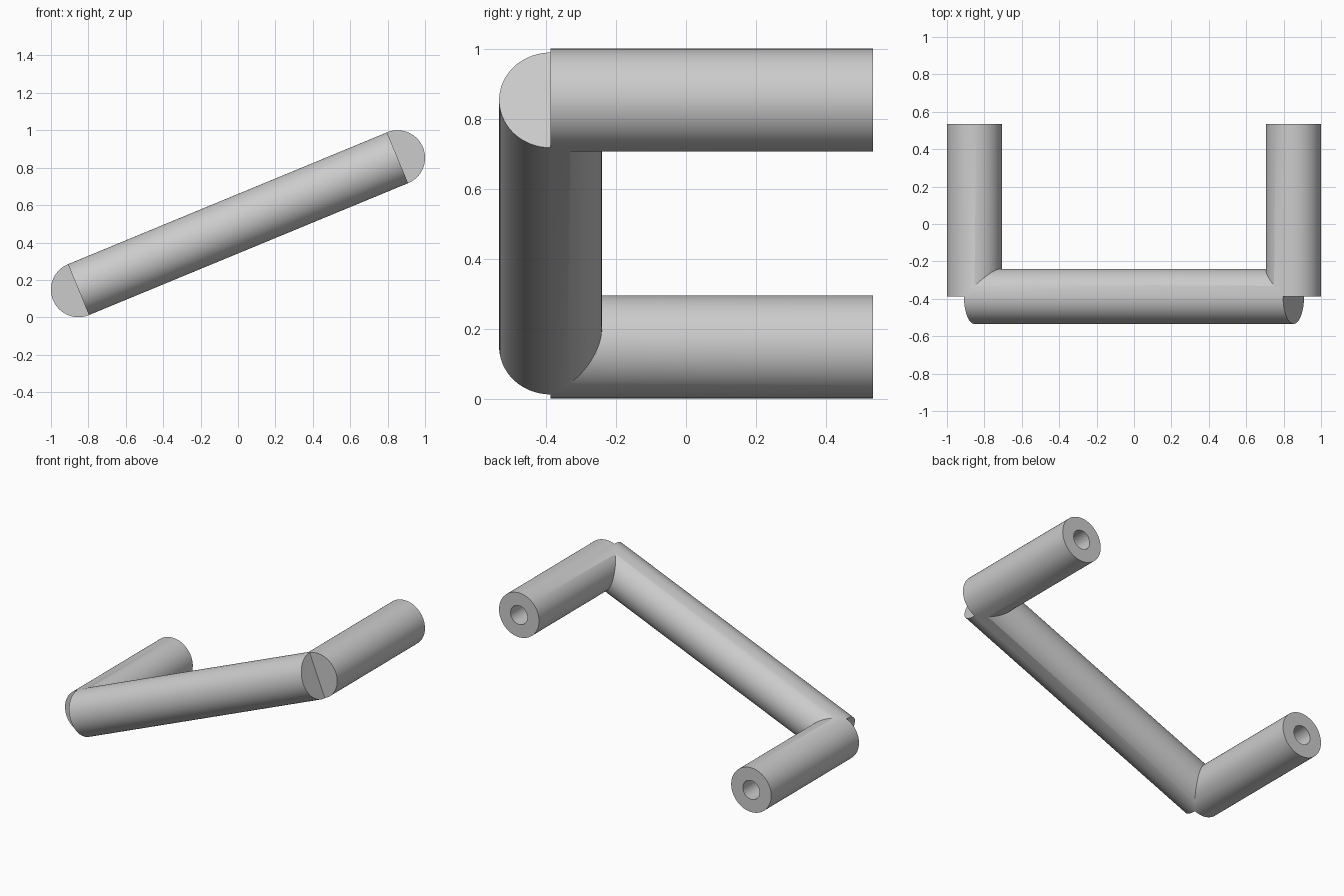
import bpy, bmesh
from math import radians
from mathutils import Vector, Matrix

if "Cube" in bpy.data.objects:
    bpy.data.objects.remove(bpy.data.objects["Cube"])

R = 0.147          # tube radius
HOLE_R = 0.062     # screw hole radius
DEPTH = 0.36       # screw hole depth
Y0, Y1 = -0.387, 0.534
ENDS = [Vector((-0.853, Y0, 0.148)), Vector((0.853, Y0, 0.853))]
SIDES = 96


def lathe(name, profile, origin, direction):
    """Spin (radius, height) points around an axis from origin along direction."""
    bm = bmesh.new()
    vs = [bm.verts.new((r, 0, h)) for r, h in profile]
    edges = [bm.edges.new(p) for p in zip(vs, vs[1:])]
    bmesh.ops.spin(bm, geom=vs + edges, cent=(0, 0, 0), axis=(0, 0, 1),
                   angle=radians(360), steps=SIDES, use_merge=True)
    bmesh.ops.remove_doubles(bm, verts=bm.verts, dist=1e-5)
    bmesh.ops.dissolve_degenerate(bm, edges=bm.edges, dist=1e-6)
    bmesh.ops.recalc_face_normals(bm, faces=bm.faces)
    rot = direction.to_track_quat('Z', 'Y').to_matrix().to_4x4()
    bm.transform(Matrix.Translation(origin) @ rot)
    me = bpy.data.meshes.new(name)
    bm.to_mesh(me)
    bm.free()
    ob = bpy.data.objects.new(name, me)
    bpy.context.collection.objects.link(ob)
    return ob


# Slanted grip bar between the two post axes
axis = ENDS[1] - ENDS[0]
L = axis.length
handle = lathe("handle", [(0, 0), (R, 0), (R, L), (0, L)], ENDS[0], axis)

# Mounting posts with blind screw holes in the back ends
H = Y1 - Y0
post_profile = [(0, 0), (R, 0), (R, H), (HOLE_R, H), (HOLE_R, H - DEPTH), (0, H - DEPTH)]
posts = [lathe("post", post_profile, e, Vector((0, 1, 0))) for e in ENDS]

# Join bar and posts into one solid
bpy.context.view_layer.objects.active = handle
for post in posts:
    mod = handle.modifiers.new("union", 'BOOLEAN')
    mod.operation = 'UNION'
    mod.solver = 'EXACT'
    mod.object = post
    bpy.ops.object.modifier_apply(modifier=mod.name)
    bpy.data.objects.remove(post)

handle.select_set(True)
bpy.ops.object.shade_smooth_by_angle(angle=radians(30))
